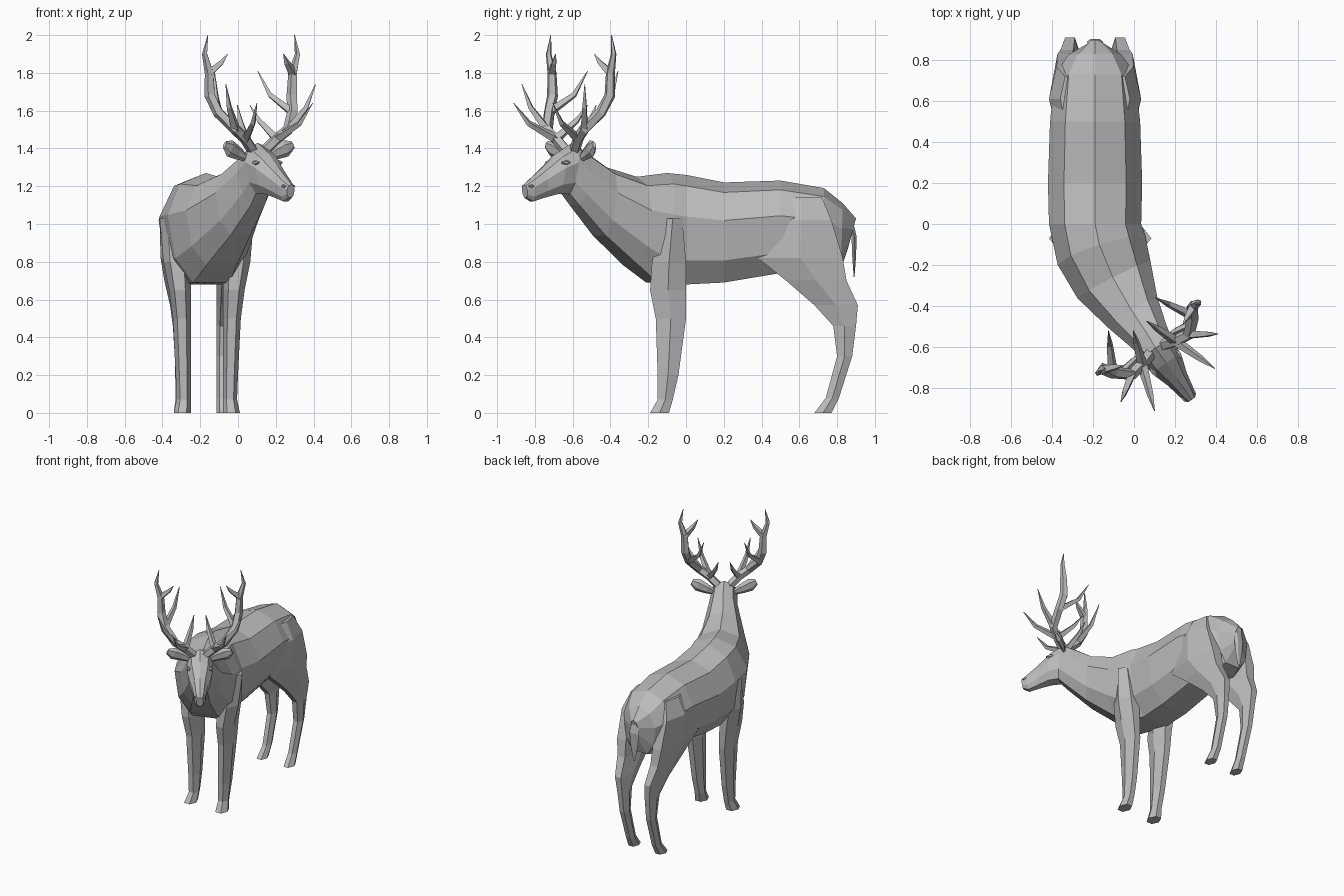
import bpy, bmesh, math
from mathutils import Vector

if "Cube" in bpy.data.objects:
    bpy.data.objects.remove(bpy.data.objects["Cube"])

GREY = (.5, .5, .5, 1)
mat = bpy.data.materials.new("plain_grey")
mat.use_nodes = True
mat.diffuse_color = GREY
mat.node_tree.nodes["Principled BSDF"].inputs["Base Color"].default_value = GREY


def loft(name, rings):
    """Skin a list of closed rings and cap both ends."""
    bm = bmesh.new()
    rows = [[bm.verts.new(point) for point in ring] for ring in rings]
    for row, following in zip(rows, rows[1:]):
        for i in range(len(row)):
            bm.faces.new((row[i - 1], row[i], following[i], following[i - 1]))
    bm.faces.new(rows[0])
    bm.faces.new(rows[-1])
    bmesh.ops.recalc_face_normals(bm, faces=bm.faces)
    mesh = bpy.data.meshes.new(name)
    bm.to_mesh(mesh)
    bm.free()
    mesh.materials.append(mat)
    obj = bpy.data.objects.new(name, mesh)
    bpy.context.collection.objects.link(obj)


def tube(name, points, radii, sides, up, flat=1):
    """Tapered tube along a path; flat squashes it along the up axis."""
    rings = []
    last = len(points) - 1
    for i, (point, radius) in enumerate(zip(points, radii)):
        along = (points[min(i + 1, last)] - points[max(i - 1, 0)]).normalized()
        across = along.cross(up).normalized()
        normal = across.cross(along) * flat
        angles = [math.tau * k / sides for k in range(sides)]
        rings.append([point + radius * (across * math.cos(t) + normal * math.sin(t))
                      for t in angles])
    loft(name, rings)


# Frame of the turned head: side, forward and height
YAW = math.radians(35)
SIDE = Vector((math.cos(YAW), math.sin(YAW), 0))
FORWARD = Vector((math.sin(YAW), -math.cos(YAW), 0))
HEAD = Vector((.07, -.555, 0))


def head(side, forward, height):
    return HEAD + SIDE * side + FORWARD * forward + Vector((0, 0, height))


# Cross-section of the trunk: share of the height, share of the half width
HALF = [(.9, .66), (.62, 1), (.22, .86), (0, .45)]
SECTION = [(1, 0)] + HALF + [(t, -k) for t, k in reversed(HALF)]


def section(top, bottom, width, yaw):
    side = Vector((math.cos(yaw), math.sin(yaw), 0))
    return [bottom.lerp(top, t) + side * width * k for t, k in SECTION]


# The spine is straight at the back and bends sideways towards the neck
SPINE = -.19


def spine(y, z):
    return Vector((SPINE + .65 * max(0, -y) ** 1.5, y, z))


def bend(y):
    return min(YAW, math.atan(math.sqrt(max(0, -y))))


trunk = [  # top y, top z, bottom y, bottom z, half width
    (.9, 1.03, .86, .88, .03),
    (.83, 1.11, .82, .76, .13),
    (.73, 1.19, .73, .74, .195),
    (.5, 1.23, .5, .74, .22),
    (.2, 1.22, .2, .69, .23),
    (0, 1.26, 0, .68, .225),
    (-.1, 1.27, -.18, .69, .225),
    (-.26, 1.25, -.29, .78, .2),
    (-.42, 1.3, -.46, .94, .14),
    (-.53, 1.38, -.59, 1.1, .1),
]
skull = [  # top forward, top z, bottom forward, bottom z, half width
    (.06, 1.43, .1, 1.16, .09),
    (.15, 1.38, .17, 1.16, .085),
    (.25, 1.3, .25, 1.14, .055),
    (.33, 1.24, .32, 1.12, .04),
    (.37, 1.21, .36, 1.14, .025),
]
rings = [section(spine(yt, zt), spine(yb, zb), width, bend(yt))
         for yt, zt, yb, zb, width in trunk]
rings += [section(head(0, ft, zt), head(0, fb, zb), width, YAW)
          for ft, zt, fb, zb, width in skull]
loft("body_and_head", rings)


def leg(name, centre, inner, rows):
    """Six-sided leg with a straight inner side."""
    rings = []
    for outer, front, back, z in rows:
        x, wide = centre + (inner + outer) / 2, (outer - inner) / 2
        y, deep = (front + back) / 2, (back - front) / 2
        corners = [(.5, -1), (1, 0), (.5, 1), (-.5, 1), (-1, 0), (-.5, -1)]
        rings.append([(x + wide * i, y + deep * j, z) for i, j in corners])
    loft(name, rings)


front_leg = [  # outer edge, front y, back y, height
    (.25, -.12, -.02, 1.03),
    (.23, -.18, 0, .8),
    (.2, -.19, 0, .65),
    (.18, -.16, 0, .5),
    (.165, -.15, -.04, .2),
    (.16, -.15, -.07, .07),
    (.175, -.19, -.09, 0),
]
hind_leg = [
    (.17, .5, .72, 1.14),
    (.225, .45, .77, 1.02),
    (.22, .38, .83, .82),
    (.2, .53, .85, .7),
    (.17, .68, .91, .57),
    (.155, .78, .9, .46),
    (.145, .8, .88, .3),
    (.14, .74, .81, .08),
    (.15, .68, .77, 0),
]

# Antler beam, and its tines: starting beam point, sag of the middle, tip
beam = [(.04, .07, 1.39), (.1, .09, 1.45), (.17, .1, 1.5), (.24, .04, 1.59),
        (.265, 0, 1.68), (.27, 0, 1.8), (.3, 0, 1.9), (.28, 0, 2)]
beam_radii = [.03, .03, .03, .03, .03, .025, .015, .002]
tines = {
    "upper": (5, .01, (.18, .04, 1.9)),
    "rear": (3, .05, (.14, -.14, 1.81)),
    "outer": (2, .04, (.29, .18, 1.74)),
    "brow": (1, .04, (.18, .31, 1.64)),
    "inner": (1, .02, (.04, -.07, 1.63)),
}


def facet(name, side, forward, height, size):
    """Small raised gem shape lying along the head."""
    points = [head(side, forward + size * k, height) for k in (-2, 0, 2)]
    tube(name, points, [size / 3, size, size / 3], 6, SIDE)


for label, sign in (("left", 1), ("right", -1)):
    def mirrored(side, forward, height):
        return head(sign * side, forward, height)

    # Legs
    for name, centre, inner, rows in (("front_leg_", -.165, .085, front_leg),
                                      ("hind_leg_", SPINE, .075, hind_leg)):
        sided = [(sign * outer, *rest) for outer, *rest in rows]
        leg(name + label, centre, sign * inner, sided)

    # Antlers
    stem = [mirrored(*point) for point in beam]
    tube("antler_beam_" + label, stem, beam_radii, 5, FORWARD)
    for kind, (start, sag, end) in tines.items():
        base, tip = stem[start], mirrored(*end)
        middle = base.lerp(tip, .65) - Vector((0, 0, sag))
        tube(f"antler_{kind}_tine_{label}", [base, middle, tip], [.026, .016, .002], 4, SIDE)

    # Ears, flattened front to back
    ear = [mirrored(.07, .05, 1.35), mirrored(.12, .05, 1.375),
           mirrored(.18, .06, 1.4), mirrored(.22, .07, 1.42)]
    tube("ear_" + label, ear, [.02, .036, .046, .022], 6, FORWARD, .45)

    # Eyes and nostrils
    facet("eye_" + label, sign * .075, .15, 1.325, .014)
    facet("nostril_" + label, sign * .03, .34, 1.2, .01)

# Tail hanging behind the rump
tail = [Vector((SPINE, y, z)) for y, z in ((.87, 1.03), (.89, .93), (.89, .82), (.89, .72))]
tube("tail", tail, [.03, .04, .028, .006], 6, Vector((0, 1, 0)), .4)
